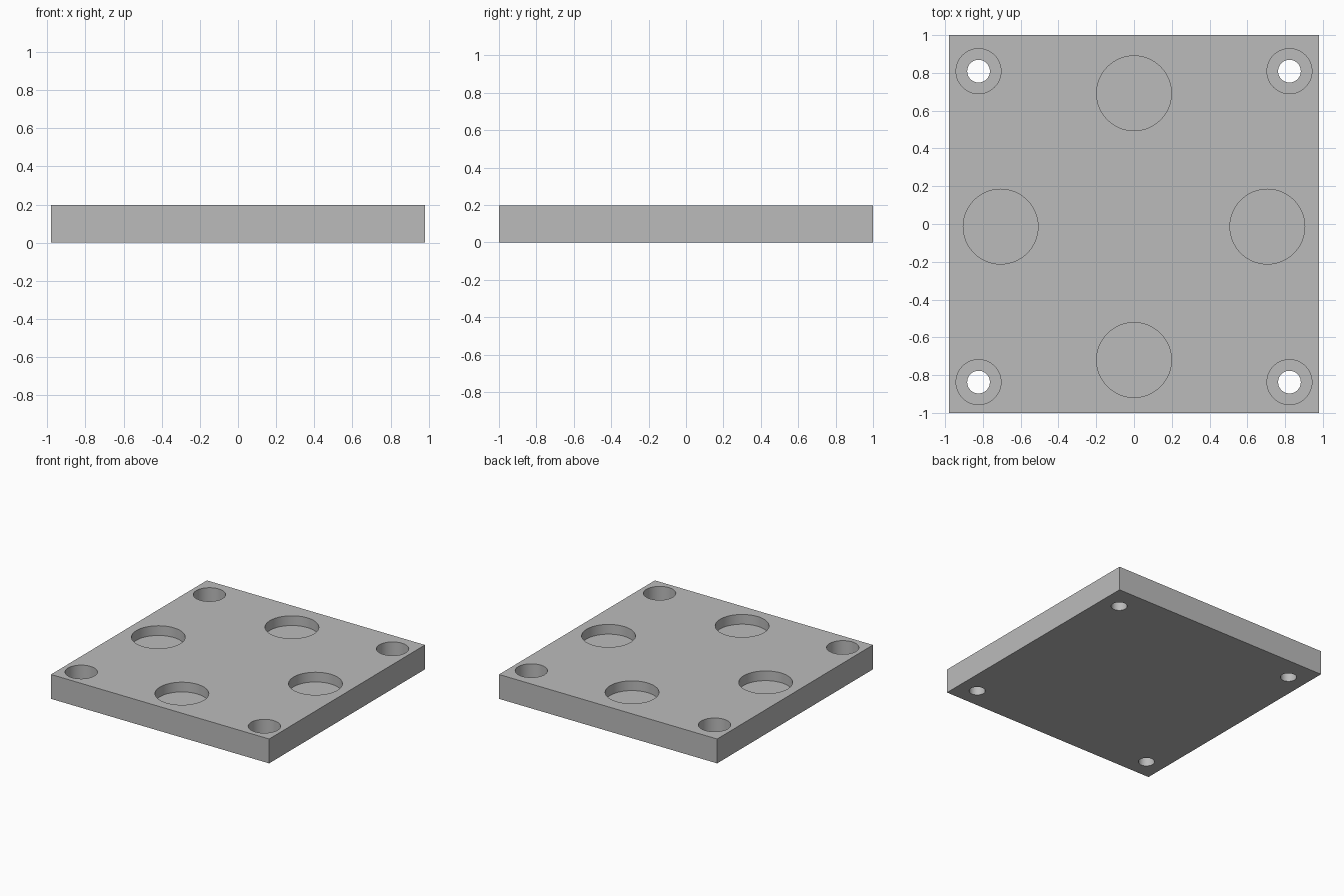
import bpy
import math

if "Cube" in bpy.data.objects:
    bpy.data.objects.remove(bpy.data.objects["Cube"], do_unlink=True)

WIDTH, LENGTH, THICK = 1.96, 2.0, 0.198
PATTERN_Y = -0.014                 # hole pattern sits slightly off centre
POCKET_R, POCKET_DEPTH, POCKET_OFFSET = 0.198, 0.079, 0.706
BORE_R, HEAD_R, HEAD_DEPTH, SCREW_OFFSET = 0.06, 0.119, 0.119, 0.823

# Single grey material
grey = bpy.data.materials.new("plain grey")
grey.use_nodes = True
colour = (0.5, 0.5, 0.5, 1.0)
grey.diffuse_color = colour
grey.node_tree.nodes["Principled BSDF"].inputs["Base Color"].default_value = colour

# Plate body
bpy.ops.mesh.primitive_cube_add(size=1, location=(0, 0, THICK / 2))
plate = bpy.context.object
plate.name = "mounting_plate"
plate.scale = (WIDTH, LENGTH, THICK)
bpy.ops.object.transform_apply(location=True, rotation=False, scale=True)
plate.data.materials.append(grey)


def drill(x, y, radius, floor):
    """Cut a round hole from above the plate down to the given height."""
    top = THICK + 0.1
    bpy.ops.mesh.primitive_cylinder_add(
        vertices=64, radius=radius, depth=top - floor,
        location=(x, y + PATTERN_Y, (top + floor) / 2))
    cutter = bpy.context.object
    cutter.hide_render = True
    cutter.data.materials.append(grey)
    bpy.context.view_layer.objects.active = plate
    cut = plate.modifiers.new("hole", "BOOLEAN")
    cut.operation = "DIFFERENCE"
    cut.solver = "EXACT"
    cut.object = cutter
    bpy.ops.object.modifier_apply(modifier=cut.name)
    bpy.data.objects.remove(cutter, do_unlink=True)


# Four shallow round pockets, one toward each side
for sign in (-1, 1):
    drill(sign * POCKET_OFFSET, 0, POCKET_R, THICK - POCKET_DEPTH)
    drill(0, sign * POCKET_OFFSET, POCKET_R, THICK - POCKET_DEPTH)

# Counterbored screw holes in the corners
for sx in (-1, 1):
    for sy in (-1, 1):
        x, y = sx * SCREW_OFFSET, sy * SCREW_OFFSET
        drill(x, y, HEAD_R, THICK - HEAD_DEPTH)
        drill(x, y, BORE_R, -0.1)

# Smooth hole walls, sharp rims
bpy.ops.object.select_all(action="DESELECT")
plate.select_set(True)
bpy.context.view_layer.objects.active = plate
bpy.ops.object.shade_smooth_by_angle(angle=math.radians(30))
